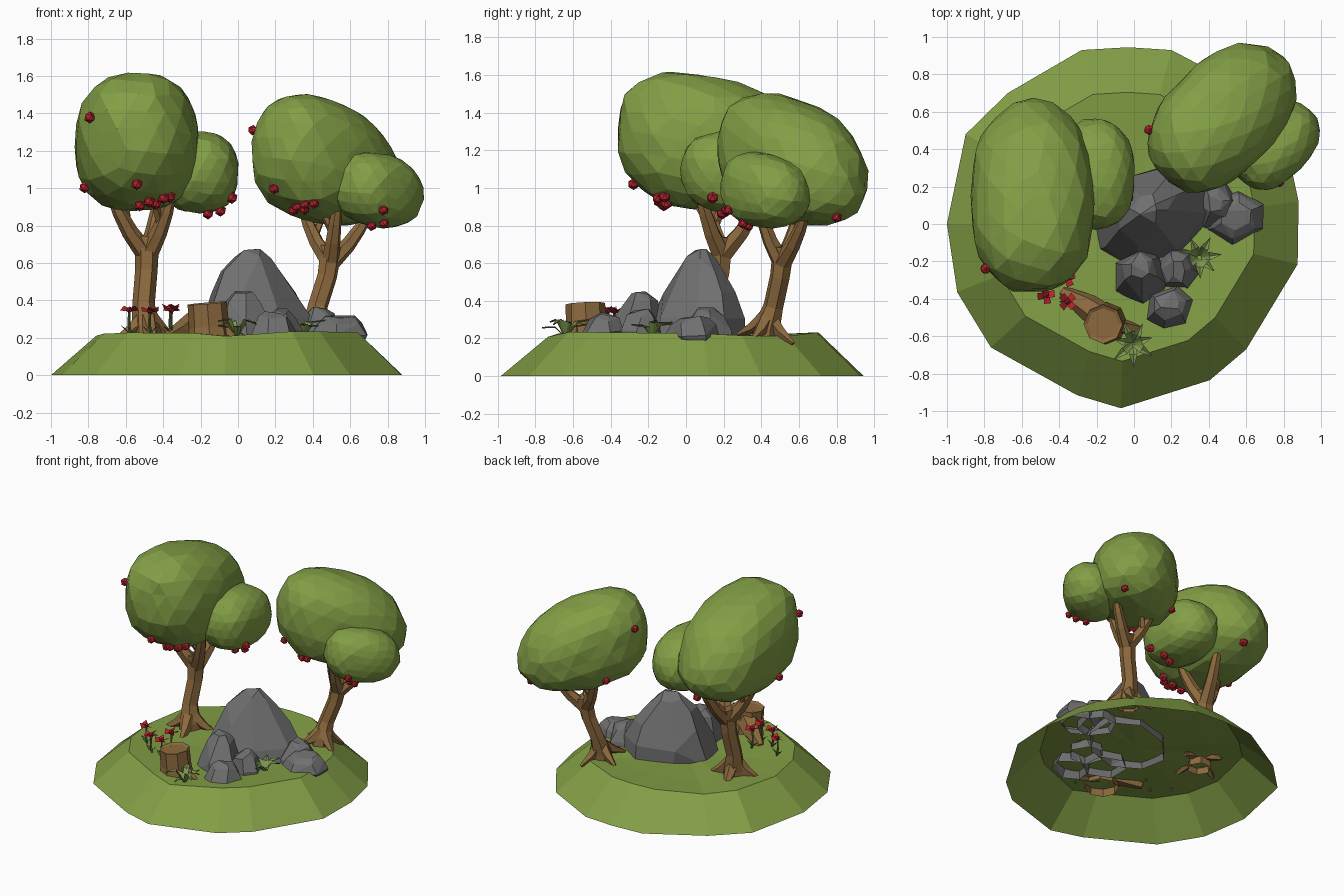
import bpy, bmesh, math, random
from mathutils import Vector, Matrix
from mathutils.bvhtree import BVHTree

if "Cube" in bpy.data.objects:
    bpy.data.objects.remove(bpy.data.objects["Cube"])

random.seed(4)


def material(name, rgb):
    m = bpy.data.materials.new(name)
    m.diffuse_color = (*rgb, 1)
    m.use_nodes = True
    m.node_tree.nodes["Principled BSDF"].inputs["Base Color"].default_value = m.diffuse_color
    return m


GREEN = material("leaf green", (0.225, 0.345, 0.060))
TUFT = material("grass green", (0.220, 0.325, 0.085))
STEM = material("stem green", (0.080, 0.120, 0.035))
BARK = material("bark brown", (0.265, 0.143, 0.048))
STONE = material("stone grey", (0.162, 0.162, 0.165))
RED = material("berry red", (0.460, 0.016, 0.026))


def finish(bm, name, mat, matrix=None, recalc=True):
    if matrix:
        bm.transform(matrix)
    if recalc:
        bmesh.ops.recalc_face_normals(bm, faces=bm.faces)
    me = bpy.data.meshes.new(name)
    bm.to_mesh(me)
    bm.free()
    me.materials.append(mat)
    ob = bpy.data.objects.new(name, me)
    bpy.context.collection.objects.link(ob)
    return ob


def tube(bm, points, radii, sides=6):
    """Tapered faceted tube along a path, open at its start."""
    pts = [Vector(p) for p in points]
    rings = []
    for i, p in enumerate(pts):
        tan = pts[min(i + 1, len(pts) - 1)] - pts[max(i - 1, 0)]
        q = Vector((0, 0, 1)).rotation_difference(tan)
        rings.append([bm.verts.new(p + q @ Vector((radii[i] * math.cos(a), radii[i] * math.sin(a), 0)))
                      for a in (2 * math.pi * k / sides for k in range(sides))])
    for a, b in zip(rings, rings[1:]):
        for k in range(sides):
            j = (k + 1) % sides
            bm.faces.new((a[k], a[j], b[j], b[k]))
    bm.faces.new(rings[-1])


def blob(bm, centre, radii, under, sag):
    """Boxy faceted egg: the top sags to the back (+y), the underside stays level."""
    verts = bmesh.ops.create_icosphere(bm, subdivisions=3, radius=1)["verts"]
    for v in verts:
        power = 2.5 - .4 * max(0, v.co.y)
        n = sum(abs(c) ** power for c in v.co) ** (1 / power)
        u = v.co / n * random.uniform(0.97, 1.01)
        rz = radii[2] if u.z > 0 else under - .9 * sag * u.y
        v.co = Vector((u.x * radii[0], u.y * radii[1], u.z * rz - sag * u.y)) + Vector(centre)


# Ground: open-bottomed mound
OUTLINE = [(-.28, .93), (-.03, .945), (.2, .93), (.6, .72), (.82, .4), (.88, .12), (.875, -.215),
           (.6, -.67), (.405, -.835), (-.07, -.985), (-.305, -.915), (-.765, -.66), (-.945, -.365),
           (-1, 0), (-.9, .48), (-.675, .7)]
bm = bmesh.new()
rings = []
for s, z, j in ((1, 0, 0), (.745, .222, .016), (.5, .212, .012)):
    rings.append([bm.verts.new((x * s - .012 * (s < 1), y * s, z + random.uniform(-j, j))) for x, y in OUTLINE])
mid = bm.verts.new((0, 0, .205))
n = len(OUTLINE)
for k in range(n):
    j = (k + 1) % n
    for a, b in zip(rings, rings[1:]):
        bm.faces.new((a[j], a[k], b[k], b[j]))
    bm.faces.new((rings[-1][j], rings[-1][k], mid))
bmesh.ops.recalc_face_normals(bm, faces=bm.faces)
if mid.link_faces[0].normal.z < 0:
    bmesh.ops.reverse_faces(bm, faces=bm.faces)
finish(bm, "ground_mound", GREEN, recalc=False)

# Trees: one design, placed twice (second one turned, leaned and smaller)
BERRIES = [(-.82, -.26, 1.38), (-.78, .05, 1.03), (-.54, -.3, 1.0), (-.52, -.14, .87), (-.47, -.17, .88),
           (-.43, -.12, .88), (-.39, -.16, .92), (-.34, -.13, .92), (-.09, .16, .98), (-.17, .2, .91),
           (-.11, .22, .91), (-.5, .6, .95)]


def tree(side, M):
    base, fork = Vector((-.49, .12, .2)), Vector((-.485, .19, .64))
    up = Vector((0, 0, 1))
    bm = bmesh.new()
    tube(bm, [base - up * .04, base + up * .05, (-.505, .14, .38), (-.49, .18, .56), fork + up * .10],
         [.085, .08, .06, .06, .065])
    for a in (20, 105, 200, 285):      # roots
        d = Vector((math.cos(math.radians(a)), math.sin(math.radians(a)), 0))
        tube(bm, [base + d * .02 + up * .10, base + d * .09 + up * .035, base + d * .19 - up * .02],
             [.05, .038, .012], 5)
    for tip in ((-.67, .11, .95), (-.36, .08, .95), (-.42, .40, .95)):   # branches
        tip = Vector(tip)
        tube(bm, [fork, fork.lerp(tip, .5) - up * .03, fork.lerp(tip, .8) - up * .02, tip],
             [.055, .045, .038, .028])
    tube(bm, [(-.60, .15, .80), (-.60, .22, .95)], [.028, .018], 5)      # side twigs
    tube(bm, [(-.41, .13, .80), (-.45, .05, .93)], [.028, .018], 5)
    finish(bm, side + "_tree_trunk", BARK, M)

    bm = bmesh.new()
    blob(bm, (-.54, .15, 1.22), (.335, .52, .372), .345, .10)
    blob(bm, (-.205, .27, 1.08), (.21, .30, .22), .215, .02)
    surface = BVHTree.FromBMesh(bm)
    finish(bm, side + "_tree_canopy", GREEN, M)

    bm = bmesh.new()
    for b in BERRIES:
        p, normal, _, _ = surface.find_nearest(Vector(b))
        bmesh.ops.create_icosphere(bm, subdivisions=1, radius=.032,
                                   matrix=Matrix.Translation(p + normal * .012))
    finish(bm, side + "_tree_berries", RED, M)


tree("left", Matrix.Identity(4))
tree("right", Matrix.Translation((.41, .425, .215)) @ Matrix.Rotation(.09, 4, 'Y') @ Matrix.Rotation(-.11, 4, 'X')
     @ Matrix.Rotation(math.radians(-45), 4, 'Z') @ Matrix.Scale(.9, 4) @ Matrix.Translation((.49, -.12, -.2)))


# Rocks: hulls of shrinking jittered rings, open underneath
def rock(name, centre, size, top, peak=(0, 0), levels=((0, 1), (.45, .93), (.85, .62), (1, .35)),
         sides=6, bottom=.16, turn=0.0):
    bm = bmesh.new()
    for t, s in levels:
        for k in range(sides):
            a = 2 * math.pi * (k + .3 * random.random()) / sides
            r = s * random.uniform(.95, 1.08)
            p = Vector((size[0] * r * math.cos(a), size[1] * r * math.sin(a), 0))
            p.rotate(Matrix.Rotation(turn, 3, 'Z'))
            bm.verts.new((centre[0] + p.x + peak[0] * t, centre[1] + p.y + peak[1] * t,
                          bottom + (top - bottom) * t - random.uniform(0, .03) * (0 < t)))
    bmesh.ops.convex_hull(bm, input=bm.verts)
    loose = [v for v in bm.verts if not v.link_faces]
    bmesh.ops.delete(bm, geom=loose, context='VERTS')
    bmesh.ops.dissolve_limit(bm, angle_limit=math.radians(12), verts=bm.verts, edges=bm.edges)
    bmesh.ops.recalc_face_normals(bm, faces=bm.faces)
    under = [f for f in bm.faces if f.normal.z < -.9]
    bmesh.ops.delete(bm, geom=under, context='FACES')
    finish(bm, name, STONE)


rock("main_boulder", (.10, .04), (.35, .255), .68, (-.025, .04),
     ((0, 1), (.3, .92), (.56, .70), (.78, .50), (.92, .30), (1, .14)), sides=8, turn=.45)
rock("front_rock", (.03, -.29), (.15, .15), .455, (0, .05), turn=.5)
rock("low_front_rock", (.19, -.46), (.145, .125), .345, (0, .03), turn=.2)
rock("middle_rock", (.23, -.24), (.13, .12), .36, turn=.8)
rock("right_rock", (.545, .04), (.165, .145), .33, (0, 0), ((0, .8), (.35, 1), (.8, .8), (1, .5)), turn=.3)
rock("back_right_rock", (.43, .11), (.13, .15), .37)

# Stump with inset cut face and two roots
bm = bmesh.new()
tube(bm, [(-.15, -.53, .17), (-.155, -.53, .26), (-.165, -.535, .385)], [.12, .108, .105], 8)
cut = [f for f in bm.faces if len(f.verts) == 8]
bmesh.ops.recalc_face_normals(bm, faces=bm.faces)
bmesh.ops.inset_region(bm, faces=cut, thickness=.02, depth=-.01)
tube(bm, [(-.17, -.50, .31), (-.25, -.44, .26), (-.38, -.36, .20)], [.08, .07, .03])
tube(bm, [(-.12, -.54, .27), (-.05, -.55, .23), (.05, -.56, .19)], [.06, .04, .015], 5)
finish(bm, "tree_stump", BARK)

# Red flowers on thin stems
petals, stems = bmesh.new(), bmesh.new()
for i, (x, y, z) in enumerate(((-.47, -.38, .345), (-.36, -.29, .36), (-.355, -.415, .35), (-.58, -.28, .35))):
    tube(stems, [(x + .01, y, .19), (x - .004, y, .27), (x, y, z)], [.009, .008, .007], 4)
    for s in (-1, 1):       # stem leaves
        stems.faces.new([stems.verts.new((x + s * u, y + w, h)) for u, w, h in
                         ((0, 0, .22), (.02, .012, .25), (.045, 0, .265), (.02, -.012, .24))])
    for k in range(4):
        rot = Matrix.Rotation(k * math.pi / 2 + .3 * i + .2, 3, 'Z')
        petals.faces.new([petals.verts.new(Vector((x, y, z)) + rot @ Vector(c)) for c in
                          ((-.002, -.014, .002), (.044, -.02, .022), (.048, .018, -.004), (.002, .016, -.008))])
    bmesh.ops.create_icosphere(petals, subdivisions=1, radius=.018, matrix=Matrix.Translation((x, y, z)))
finish(petals, "flower_petals", RED)
finish(stems, "flower_stems", STEM)

# Grass tufts of folded arching blades
for name, (x, y), count in (("front_tuft", (-.005, -.64), 7), ("right_tuft", (.35, -.18), 7)):
    bm = bmesh.new()
    for k in range(count):
        rot = Matrix.Rotation(2 * math.pi * (k + .4 * random.random()) / count, 3, 'Z')
        ln, h = random.uniform(.10, .14), random.uniform(.06, .12)
        prof = ((0, .012, 0), (.45, .022, .85), (1, .001, random.uniform(.6, 1)))
        rows = [[bm.verts.new(Vector((x, y, .21)) + rot @ Vector((t * ln, s * w, hz * h - .008 * (s == 0))))
                 for s in (-1, 0, 1)] for t, w, hz in prof]
        for a, b in zip(rows, rows[1:]):
            for j in (0, 1):
                bm.faces.new((a[j], b[j], b[j + 1], a[j + 1]))
    finish(bm, name, TUFT, recalc=False)
